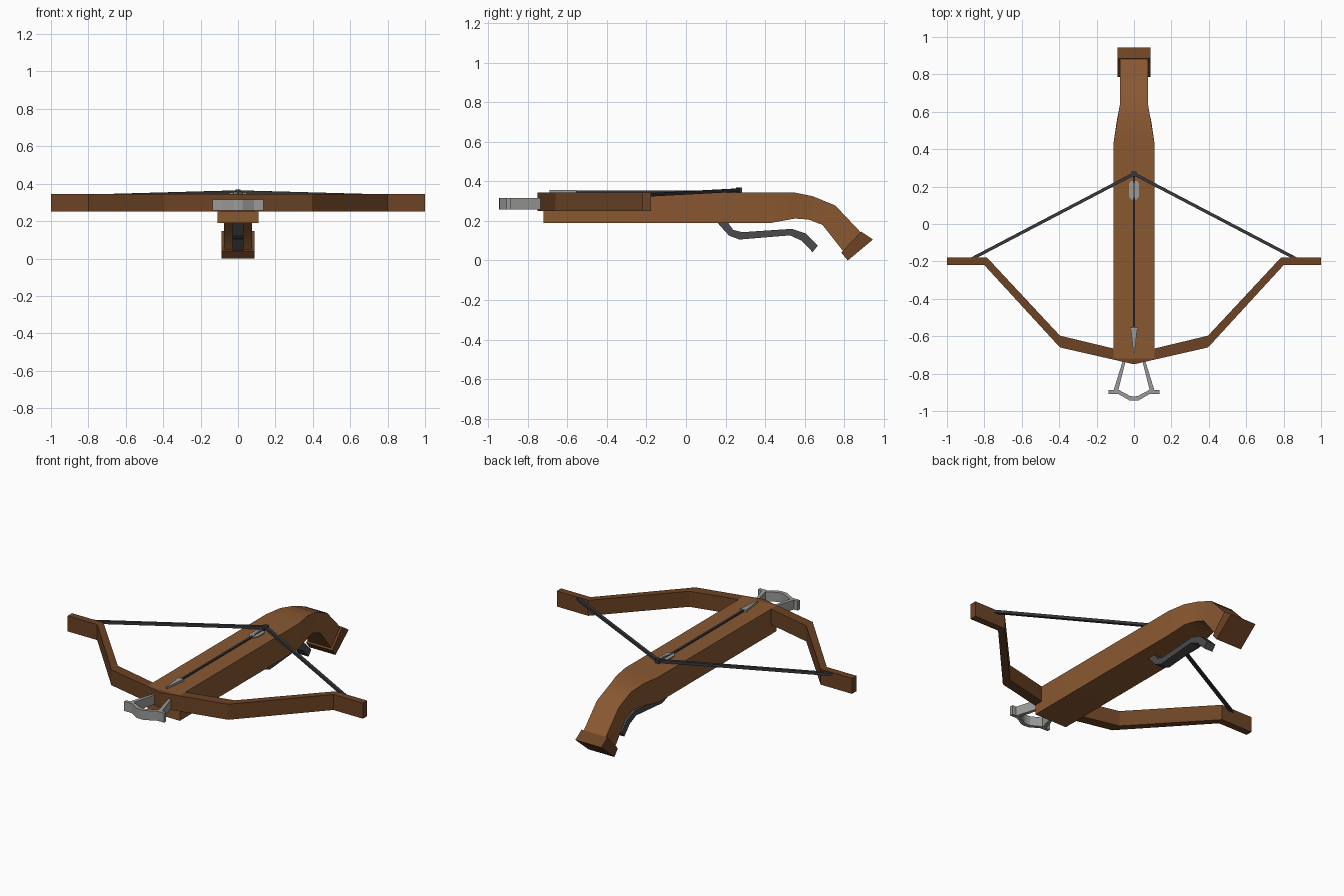
import bpy, bmesh, math
from mathutils import Vector

if "Cube" in bpy.data.objects:
    bpy.data.objects.remove(bpy.data.objects["Cube"])


def mat(name, rgb):
    m = bpy.data.materials.new(name)
    m.diffuse_color = (*rgb, 1)
    m.use_nodes = True
    m.node_tree.nodes["Principled BSDF"].inputs["Base Color"].default_value = m.diffuse_color
    return m


WOOD = mat("stock wood", (0.25, 0.098, 0.031))
DARK_WOOD = mat("bow wood", (0.15, 0.056, 0.018))
STEEL = mat("steel", (0.33, 0.33, 0.32))
IRON = mat("lever iron", (0.07, 0.07, 0.075))
CORD = mat("cord", (0.04, 0.04, 0.045))


def loft(name, rings, material, smooth=None):
    """Skin a list of equal-sized rings, with capped ends."""
    bm = bmesh.new()
    vs = [[bm.verts.new(p) for p in r] for r in rings]
    n = len(rings[0])
    for a, b in zip(vs, vs[1:]):
        for i in range(n):
            j = (i + 1) % n
            bm.faces.new((a[i], a[j], b[j], b[i]))
    bm.faces.new(vs[0][::-1])
    bm.faces.new(vs[-1])
    bmesh.ops.recalc_face_normals(bm, faces=bm.faces)
    me = bpy.data.meshes.new(name)
    bm.to_mesh(me)
    bm.free()
    me.materials.append(material)
    ob = bpy.data.objects.new(name, me)
    bpy.context.collection.objects.link(ob)
    if smooth:
        bpy.ops.object.select_all(action='DESELECT')
        ob.select_set(True)
        bpy.context.view_layer.objects.active = ob
        bpy.ops.object.shade_smooth_by_angle(angle=math.radians(smooth))
    return ob


def side_ring(top, bot, w):
    """Ring across x from a top and a bottom (y, z) point."""
    return [(-w, *top), (w, *top), (w, *bot), (-w, *bot)]


def flat_ring(a, b, z0, z1):
    """Upright ring from two (x, y) points."""
    return [(*a, z0), (*a, z1), (*b, z1), (*b, z0)]


def mirrored(half):
    """Add the -x half to sections that start on x = 0."""
    flip = [tuple((-x, y) for x, y in s) for s in half[:0:-1]]
    return flip + half


def rod(name, p, q, r, material):
    p, q = Vector(p), Vector(q)
    rot = (q - p).to_track_quat('Z', 'Y')
    ring = [rot @ Vector((r * sx, r * sy, 0)) for sx, sy in ((-1, -1), (1, -1), (1, 1), (-1, 1))]
    return loft(name, [[c + v for v in ring] for c in (p, q)], material)


# Stock with curved grip
stock = [((-.72, .345), (-.72, .19), .11), ((.43, .345), (.43, .19), .11),
         ((.54, .345), (.55, .212), .092), ((.64, .325), (.62, .207), .075),
         ((.755, .278), (.69, .18), .075), ((.895, .13), (.80, .04), .075)]
loft("stock", [side_ring(*s) for s in stock], WOOD, 35)

# Butt plate
loft("butt_plate", [side_ring((.885, .146), (.785, .04), .088),
                    side_ring((.945, .106), (.818, .0), .088)], DARK_WOOD)

# Bow: front and back (x, y) points of one limb, mirrored
bow = [((0, -.75), (0, -.692)), ((.396, -.66), (.396, -.597)),
       ((.80, -.22), (.787, -.178)), ((1, -.22), (1, -.178))]
loft("bow", [flat_ring(a, b, .25, .345) for a, b in mirrored(bow)], DARK_WOOD)

# Stirrup: front bar and two arms
bar = [((0, -.945), (0, -.922)), ((.025, -.943), (.02, -.92)),
       ((.085, -.908), (.08, -.888)), ((.135, -.908), (.135, -.888))]
loft("stirrup_bar", [flat_ring(a, b, .257, .315) for a, b in mirrored(bar)], STEEL)
for s, side in ((-1, "left"), (1, "right")):
    loft("stirrup_arm_" + side,
         [flat_ring((s * .04, -.715), (s * .055, -.715), .257, .315),
          flat_ring((s * .085, -.892), (s * .11, -.892), .257, .315)], STEEL)
    # Bow string half
    rod("string_" + side, (s * .865, -.185, .332), (0, .268, .356), .0085, CORD)

# String catch
rod("string_catch", (0, .268, .335), (0, .268, .368), .014, CORD)

# Trigger lever
lever = [((.21, .195), (.155, .195)), ((.238, .155), (.217, .126)),
         ((.283, .143), (.27, .106)), ((.535, .16), (.525, .127)),
         ((.606, .136), (.585, .10)), ((.667, .076), (.64, .042))]
loft("trigger_lever", [side_ring(a, b, .03) for a, b in lever], IRON)

# Bolt: shaft, head and fletching
rod("bolt_shaft", (0, -.60, .347), (0, .255, .347), .0065, CORD)


def plate(name, sections, z0, z1):
    loft(name, [side_ring((y, z1), (y, z0), w) for y, w in sections], STEEL)


plate("bolt_head", [(-.69, .003), (-.57, .016), (-.553, .023)], .338, .357)
plate("bolt_fletching", [(.13, .014), (.15, .028), (.215, .028), (.23, .018)], .340, .352)
loft("bolt_fin", [side_ring((.14, .353), (.14, .34), .004),
                  side_ring((.225, .362), (.225, .34), .004)], STEEL)
